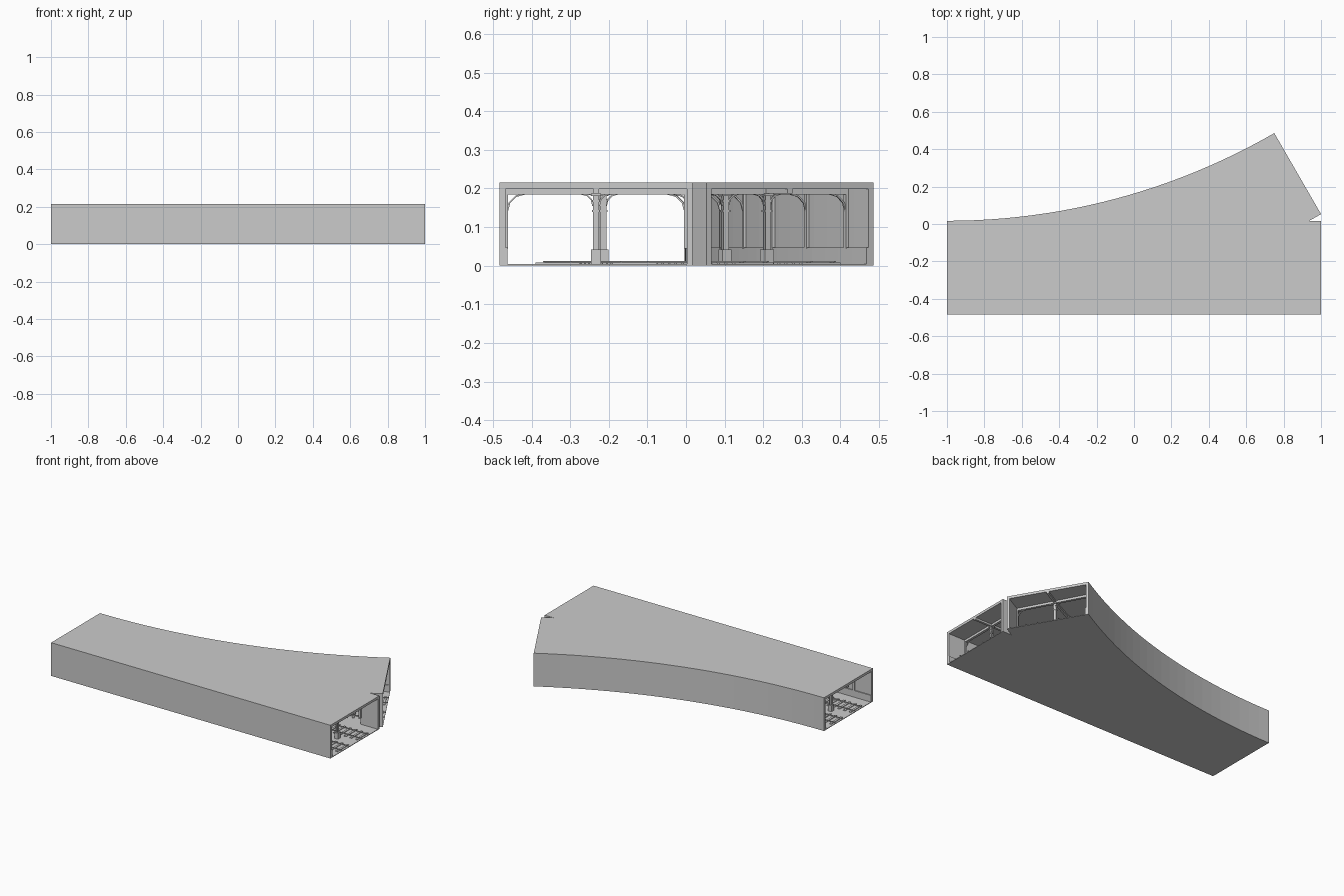
import bpy, bmesh, math
from mathutils import Matrix, Vector

if "Cube" in bpy.data.objects:
    bpy.data.objects.remove(bpy.data.objects["Cube"])

CX, CY = -1.0, 3.517          # centre of the branch curve
H, MID, END = 0.215, 3.75, math.radians(30)
YC = CY - MID                 # straight tunnel centre line


def arc(r, a0=0.0, a1=END, n=24):
    return [(CX + r * math.sin(a0 + (a1 - a0) * i / n),
             CY - r * math.cos(a0 + (a1 - a0) * i / n)) for i in range(n + 1)]


def finish(bm, name):
    bmesh.ops.recalc_face_normals(bm, faces=bm.faces)
    me = bpy.data.meshes.new(name)
    bm.to_mesh(me)
    bm.free()
    ob = bpy.data.objects.new(name, me)
    bpy.context.collection.objects.link(ob)
    return ob


def add_prism(bm, pts, z0, z1):
    f = bm.faces.new([bm.verts.new((x, y, z0)) for x, y in pts])
    ext = bmesh.ops.extrude_face_region(bm, geom=[f], use_keep_orig=True)
    vs = [g for g in ext["geom"] if isinstance(g, bmesh.types.BMVert)]
    bmesh.ops.translate(bm, verts=vs, vec=(0, 0, z1 - z0))


def prism(name, pts, z0, z1):
    bm = bmesh.new()
    add_prism(bm, pts, z0, z1)
    return finish(bm, name)


def strip(r0, r1):
    return arc(r0) + arc(r1)[::-1]


def rect(x0, x1, y0, y1):
    return [(x0, y0), (x1, y0), (x1, y1), (x0, y1)]


def box(bm, M, c, s):
    bmesh.ops.create_cube(bm, size=1, matrix=M @ Matrix.Translation(c) @ Matrix.Diagonal((*s, 1)))


def brace(bm, M, v, d, size, z=0.186, w=0.006):
    # curved corner brace in three short pieces, from a post up to the beam
    p = [Vector((0, v + d * size * (1 - math.cos(a)), z - size * (1 - math.sin(a))))
         for a in (0, math.radians(30), math.radians(60), math.radians(90))]
    for a, b in zip(p, p[1:]):
        t = b - a
        R = Matrix.Rotation(math.atan2(t.z, t.y), 4, 'X')
        box(bm, M @ Matrix.Translation((a + b) / 2) @ R, (0, 0, 0), (w, t.length + 0.002, 0.004))


def straight(x):
    return Matrix.Translation((x, YC, 0))


def curved(t):
    return Matrix.Translation((CX + MID * math.sin(t), CY - MID * math.cos(t), 0)) @ Matrix.Rotation(t, 4, 'Z')


# Shell: roof, floor, outer walls and the wedge between the two mouths
y0, y1 = CY - 4.0, CY - 3.5
split = math.acos((CY - y1) / 4.0)
outline = ([(-1, y0), (1, y0), (1, y1)] + arc(4.0, split, END, 4) + arc(3.5)[::-1])
prism("roof_slab", outline, 0.199, H)
prism("floor_slab", outline, 0, 0.004)
prism("front_wall", rect(-1, 1, y0, y0 + 0.015), 0.003, 0.2)
prism("curved_wall", strip(3.5, 3.515), 0.003, 0.2)
inner = math.acos((CY - y1 + 0.015) / 3.985)
prism("divider_wedge", [(1, y1 - 0.015), (1, y1)] + arc(4.0, split, END, 4)
      + arc(3.985, inner, END, 4)[::-1], 0.003, 0.2)

# Low plinths along the walls
prism("front_plinth", rect(-1, 1, y0 + 0.014, y0 + 0.021), 0.003, 0.047)
prism("curved_plinth", strip(3.514, 3.521), 0.003, 0.047)

# Frames: wall ribs, ceiling beams and corner braces, every eighth of the length
bm = bmesh.new()
frames = [(straight(-0.875 + 0.25 * i), -1, i == 7) for i in range(8)]
frames += [(curved(END * (i + 0.5) / 8), 1, i == 7) for i in range(8)]
for M, side, both in frames:
    box(bm, M, (0, 0, 0.192), (0.016, 0.47, 0.014))
    for s in ((side, -side) if both else (side,)):
        box(bm, M, (0, s * 0.232, 0.12), (0.014, 0.008, 0.15))
        brace(bm, M, s * 0.23, -s, 0.045)
finish(bm, "wall_ribs_and_beams")

# Centre columns at the tunnel mouths
bm = bmesh.new()
bays = [straight(x) for x in (-0.875, -0.625, 0.625, 0.875)]
bays += [curved(END * k / 8) for k in (1.5, 6.5, 7.5)]
for M in bays:
    box(bm, M, (0, 0, 0.022), (0.026, 0.026, 0.04))
    for s in (-1, 1):
        box(bm, M, (s * 0.006, 0, 0.11), (0.003, 0.016, 0.16))
        brace(bm, M, s * 0.008, s, 0.03)
    box(bm, M, (0, 0, 0.11), (0.012, 0.004, 0.16))
    for z in (0.142, 0.168):
        box(bm, M, (0, 0, z), (0.019, 0.021, 0.005))
    box(bm, M, (0, 0, 0.184), (0.026, 0.026, 0.006))
finish(bm, "centre_columns")

# Longitudinal beams carried by the columns
bm = bmesh.new()
for a, b in ((-1, -0.5), (0.5, 1)):
    add_prism(bm, rect(a, b, YC - 0.007, YC + 0.007), 0.187, 0.2)
pts = arc(MID - 0.007, END * 0.75, END, 6) + arc(MID + 0.007, END * 0.75, END, 6)[::-1]
add_prism(bm, pts, 0.187, 0.2)
finish(bm, "centre_beams")

# Sleepers of the two straight and two curved tracks
bm = bmesh.new()
n = 50
for v in (-0.1, 0.1):
    for i in range(n):
        box(bm, straight(-1 + 2 * (i + 0.5) / n), (0, v, 0.005), (0.014, 0.115, 0.006))
        t = END * (i + 0.5) / n
        if t > 0.06:
            box(bm, curved(t), (0, v, 0.005), (0.014, 0.115, 0.006))
finish(bm, "sleepers")

# Rails
bm = bmesh.new()
for v in (-0.1, 0.1):
    for g in (-0.035, 0.035):
        y = YC + v + g
        add_prism(bm, rect(-1, 1, y - 0.002, y + 0.002), 0.008, 0.0125)
        r = MID - v - g
        add_prism(bm, strip(r - 0.002, r + 0.002), 0.008, 0.0125)
finish(bm, "rails")
